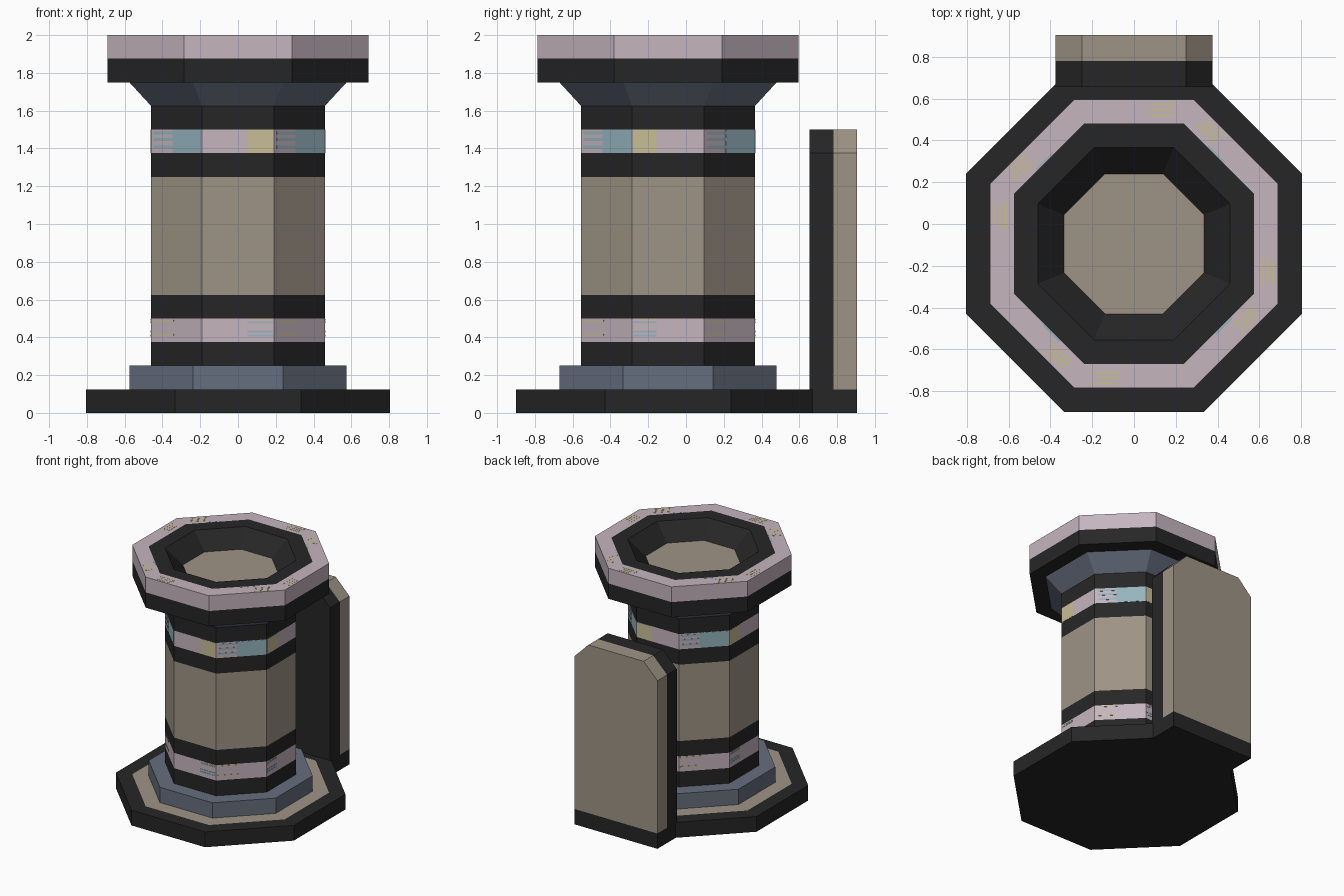
import bpy, bmesh, math
from mathutils import Vector

if "Cube" in bpy.data.objects:
    bpy.data.objects.remove(bpy.data.objects["Cube"])

CY = -0.095  # y of the column axis


def material(name, rgb):
    def lin(c):
        c /= 255
        return c / 12.92 if c <= 0.04045 else ((c + 0.055) / 1.055) ** 2.4
    m = bpy.data.materials.new(name)
    m.diffuse_color = (*[lin(c) for c in rgb], 1)
    m.use_nodes = True
    m.node_tree.nodes["Principled BSDF"].inputs["Base Color"].default_value = m.diffuse_color
    return m


DARK = material("charcoal", (38, 38, 38))
TAN = material("warm stone", (158, 148, 134))
PINK = material("pale pink", (197, 181, 190))
BLUE = material("slate blue", (102, 110, 126))
TEAL = material("pale teal", (150, 180, 190))
YELLOW = material("pale yellow", (200, 190, 150))


def finish(name, bm, mats):
    bmesh.ops.recalc_face_normals(bm, faces=bm.faces[:])
    me = bpy.data.meshes.new(name)
    bm.to_mesh(me)
    bm.free()
    for m in mats:
        me.materials.append(m)
    ob = bpy.data.objects.new(name, me)
    bpy.context.collection.objects.link(ob)
    return ob


def octagon_stack(name, profile, colours, cap_first=None, cap_last=None):
    """Sweep (apothem, z) points round eight sides, one colour per segment."""
    bm = bmesh.new()
    mats = []

    def slot(m):
        if m not in mats:
            mats.append(m)
        return mats.index(m)

    rings = []
    for apothem, z in profile:
        r = apothem / math.cos(math.pi / 8)
        rings.append([bm.verts.new((r * math.cos(a), CY + r * math.sin(a), z))
                      for a in [math.pi / 8 + k * math.pi / 4 for k in range(8)]])
    for lo, hi, col in zip(rings, rings[1:], colours):
        for k in range(8):
            j = (k + 1) % 8
            bm.faces.new((lo[k], lo[j], hi[j], hi[k])).material_index = slot(col)
    for ring, col in ((rings[0], cap_first), (rings[-1], cap_last)):
        if col:
            bm.faces.new(ring).material_index = slot(col)
    return finish(name, bm, mats)


def slab(name, outline, y0, y1, mat):
    """Extrude an x-z outline along y."""
    bm = bmesh.new()
    face = bm.faces.new([bm.verts.new((x, y0, z)) for x, z in outline])
    ext = bmesh.ops.extrude_face_region(bm, geom=[face])
    bmesh.ops.translate(bm, vec=(0, y1 - y0, 0),
                        verts=[v for v in ext["geom"] if isinstance(v, bmesh.types.BMVert)])
    return finish(name, bm, [mat])


def plates(name, mat, items):
    """Thin plates: (side, u0, u1, d0, d1, z0, z1); u runs along the side, d outward."""
    bm = bmesh.new()
    for k, u0, u1, d0, d1, z0, z1 in items:
        a = k * math.pi / 4
        n = Vector((math.cos(a), math.sin(a), 0))
        t = Vector((-math.sin(a), math.cos(a), 0))
        res = bmesh.ops.create_cube(bm, size=1)
        for v in res["verts"]:
            u = u1 if v.co.x > 0 else u0
            d = d1 if v.co.y > 0 else d0
            z = z1 if v.co.z > 0 else z0
            v.co = Vector((0, CY, z)) + t * u + n * d
    return finish(name, bm, [mat])


# Foot with stone ledge, then the step above it
octagon_stack("base", [(.805, 0), (.805, .125), (.69, .125), (.575, .125)],
              [DARK, DARK, TAN], cap_first=DARK)
octagon_stack("base_step", [(.575, .125), (.575, .25), (.46, .25)], [BLUE, BLUE])

# Banded shaft
heights = [.25, .375, .5, .625, 1.25, 1.375, 1.5, 1.625]
octagon_stack("column", [(.46, z) for z in heights],
              [DARK, PINK, DARK, TAN, DARK, PINK, DARK])

# Flared neck and bowl-shaped head
octagon_stack("flared_neck", [(.46, 1.625), (.575, 1.75)], [BLUE])
octagon_stack("bowl_head",
              [(.575, 1.75), (.69, 1.75), (.69, 1.875), (.69, 2), (.575, 2), (.46, 2), (.335, 1.875)],
              [DARK, DARK, PINK, PINK, DARK, DARK], cap_last=TAN)


# Back panel: dark core, stone facing, dark foot
def panel_outline(z0):
    return [(-.375, z0), (.375, z0), (.375, 1.375), (.25, 1.5), (-.25, 1.5), (-.375, 1.375)]


slab("back_panel_core", panel_outline(0), .655, .78, DARK)
slab("back_panel_facing", panel_outline(.125), .78, .905, TAN)
slab("back_panel_foot", [(-.375, 0), (.375, 0), (.375, .125), (-.375, .125)], .78, .905, DARK)

# Iridescent flecks on the pink bands and the rim
yellow, teal = [], []
IN, OUT = .455, .462
for k in range(8):
    if k % 2 == 0:
        s = (.05, .185) if k == 6 else (-.185, -.06)  # front fleck sits on the right
        yellow.append((k, *s, IN, OUT, 1.376, 1.499))
        for z in (.405, .425, .475):
            teal.append((k, *s, IN, OUT, z, z + .01))
        yellow.append((k, s[0] + .03, s[1], IN, OUT, .488, .496))
        rim = (-.2, -.07)
    else:
        teal.append((k, -.03, .188, IN, OUT, 1.376, 1.499))
        for z in (1.40, 1.44, 1.475):
            teal.append((k, -.17, -.03, IN, OUT, z, z + .015))
        for z in (.41, .485):
            yellow.append((k, -.18, -.02, IN, OUT, z, z + .008))
        rim = (.06, .19)
        teal.append((k, -.03, .08, .577, .586, 1.997, 2.001))
    for i, d in enumerate((.61, .635, .66)):
        yellow.append((k, rim[0] + .02 * (i % 2), rim[1] - .02 * (i == 2),
                       d, d + .012, 1.997, 2.001))
plates("yellow_flecks", YELLOW, yellow)
plates("teal_flecks", TEAL, teal)
